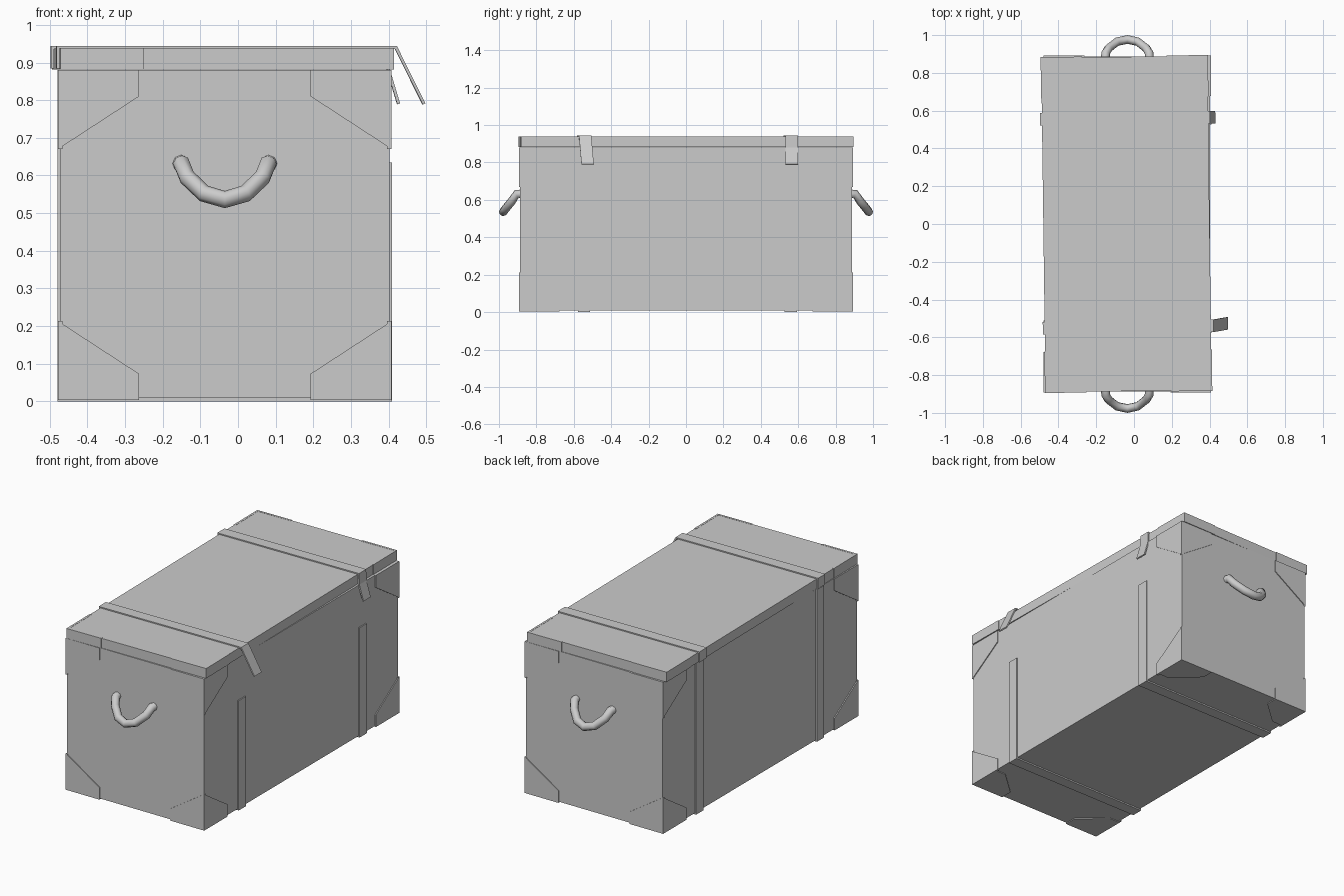
import bpy, bmesh
from math import radians
from mathutils import Matrix, Vector

if "Cube" in bpy.data.objects:
    bpy.data.objects.remove(bpy.data.objects["Cube"])

CX = -0.035                      # centre of the chest in x
TURN = Matrix.Translation((-0.04, 0, 0)) @ Matrix.Rotation(radians(0.75), 4, 'Z')
STRAPS = (-0.545, 0.56)
ID = Matrix.Identity(4)


def finish(name, bm, mat=ID):
    bm.transform(mat)
    bmesh.ops.recalc_face_normals(bm, faces=bm.faces)
    me = bpy.data.meshes.new(name)
    bm.to_mesh(me)
    bm.free()
    ob = bpy.data.objects.new(name, me)
    bpy.context.collection.objects.link(ob)
    return ob


def box(name, lo, hi, mat=ID):
    bm = bmesh.new()
    lo, hi = Vector(lo), Vector(hi)
    bmesh.ops.create_cube(bm, size=1)
    bm.transform(Matrix.Translation((lo + hi) / 2) @ Matrix.Diagonal((*(hi - lo), 1)))
    return finish(name, bm, mat)


def add_prism(bm, pts, offset):
    f = bm.faces.new([bm.verts.new(p) for p in pts])
    ext = bmesh.ops.extrude_face_region(bm, geom=[f], use_keep_orig=True)
    vs = [v for v in ext['geom'] if isinstance(v, bmesh.types.BMVert)]
    bmesh.ops.translate(bm, verts=vs, vec=offset)


def strap(name, path, y, thick, width=0.066, skew=0.0, mat=ID):
    # flat band following an x-z path; the last point may drift sideways
    bm = bmesh.new()
    rows = []
    for i, (x, z) in enumerate(path):
        s = skew if i == len(path) - 1 else 0
        rows.append([bm.verts.new((x, y + s + k * width / 2, z)) for k in (-1, 1)])
    for a, b in zip(rows, rows[1:]):
        bm.faces.new((a[0], a[1], b[1], b[0]))
    ob = finish(name, bm, mat)
    m = ob.modifiers.new("thickness", 'SOLIDIFY')
    m.thickness, m.offset, m.use_even_offset = thick, 0, True
    return ob


# Body and slightly turned lid
box("chest_body", (-0.472, -0.887, 0.008), (0.403, 0.887, 0.88))
box("lid", (-0.44, -0.885, 0.882), (0.44, 0.885, 0.938), TURN)

# Corner plates on the body
SIDE = [(0, 0), (0.215, 0), (0.215, 0.07), (0, 0.21)]
FLAT = [(0, 0), (0.215, 0), (0.215, 0.07), (0.07, 0.2), (0, 0.2)]
T = 0.012
for sx in (-1, 1):
    for sy in (-1, 1):
        for sz in (-1, 1):
            x, y = CX + sx * 0.443, sy * 0.892
            z = 0.003 if sz < 0 else 0.88
            bm = bmesh.new()
            add_prism(bm, [(x - sx * a, y, z - sz * b) for a, b in SIDE], (0, -sy * T, 0))
            add_prism(bm, [(x, y - sy * a, z - sz * b) for a, b in SIDE], (-sx * T, 0, 0))
            if sz < 0:
                add_prism(bm, [(x - sx * a, y - sy * b, z) for a, b in FLAT], (0, 0, T))
            finish("body_corner_plate", bm)

        # Lid corner plates
        bm = bmesh.new()
        x, y = sx * 0.443, sy * 0.889
        rect = [(0, 0.882), (0.22, 0.882), (0.22, 0.939), (0, 0.939)]
        add_prism(bm, [(x - sx * a, y, b) for a, b in rect], (0, -sy * T, 0))
        add_prism(bm, [(x, y - sy * a, b) for a, b in rect], (-sx * T, 0, 0))
        finish("lid_corner_plate", bm, TURN)

# Straps around the body, and over the lid with a loose hanging end
tails = ([(0.452, 0.9405), (0.527, 0.79)], [(0.445, 0.9405), (0.447, 0.88), (0.474, 0.79)])
for y, tail in zip(STRAPS, tails):
    strap("body_strap", [(0.4045, 0.635), (0.4045, 0.005), (-0.4745, 0.005), (-0.4745, 0.88)], y, 0.01)
    strap("lid_strap", [(-0.446, 0.884), (-0.446, 0.9405)] + tail, y, 0.008,
          skew=0.012 if y < 0 else 0, mat=TURN)

# Drooping carry handles at both ends
half = [(-0.117, 0.875, 0.632), (-0.115, 0.905, 0.632), (-0.1, 0.93, 0.595),
        (-0.055, 0.965, 0.552), (0, 0.977, 0.536)]
path = half + [(-x, y, z) for x, y, z in half[-2::-1]]
for sy in (-1, 1):
    cu = bpy.data.curves.new("handle", 'CURVE')
    cu.dimensions = '3D'
    cu.bevel_depth, cu.bevel_resolution = 0.023, 2
    cu.use_fill_caps = True
    sp = cu.splines.new('POLY')
    sp.points.add(len(path) - 1)
    for p, (x, y, z) in zip(sp.points, path):
        p.co = (CX + x, sy * y, z, 1)
    sp.use_smooth = True
    ob = bpy.data.objects.new("carry_handle", cu)
    bpy.context.collection.objects.link(ob)
